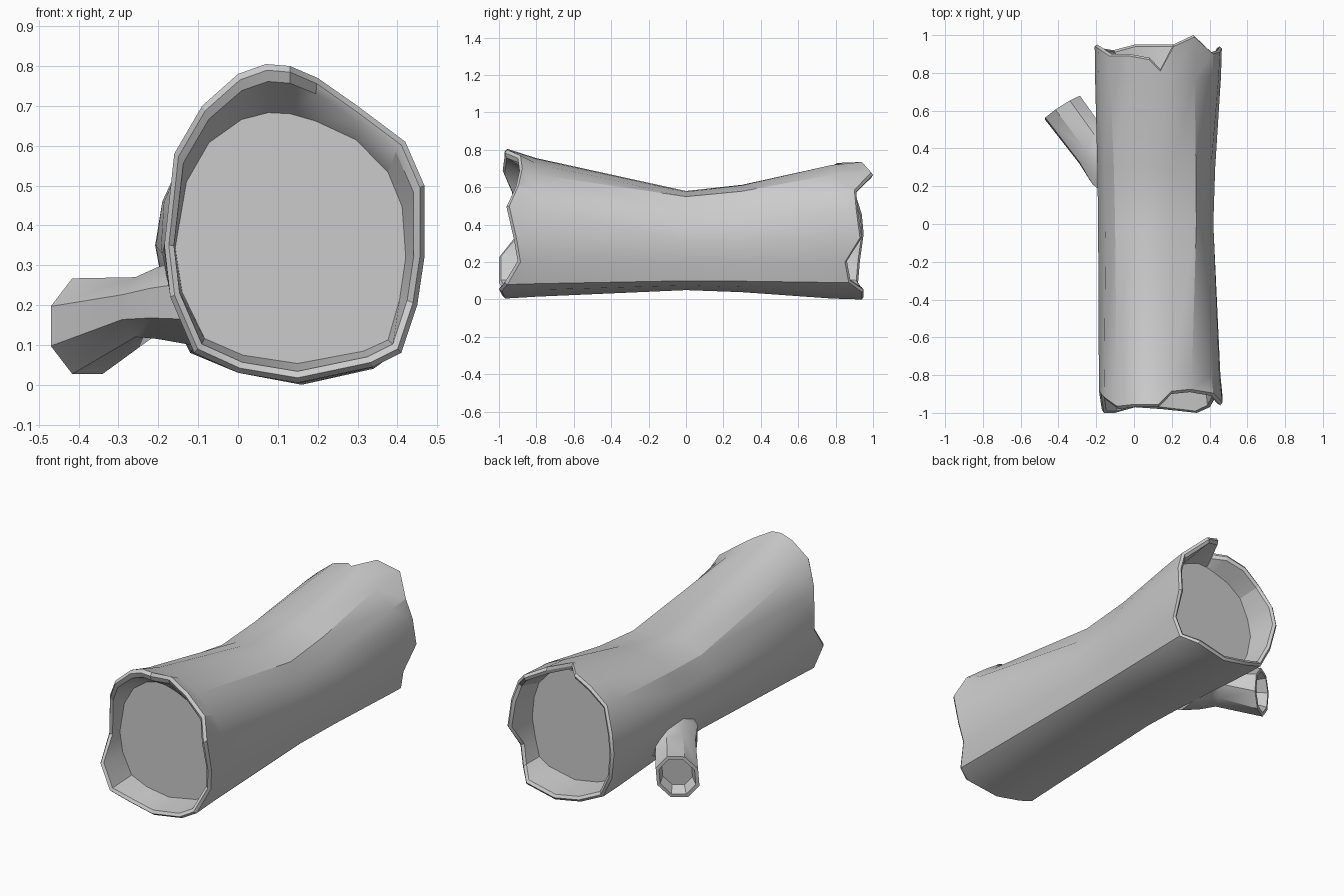
import bpy, bmesh, math
from mathutils import Vector

if "Cube" in bpy.data.objects:
    bpy.data.objects.remove(bpy.data.objects["Cube"])

# Cross-sections (x, z), clockwise from the top, seen from the front
FRONT = [(.07, .805), (.13, .80), (.20, .77), (.30, .70), (.42, .61), (.468, .50),
         (.468, .32), (.45, .20), (.41, .08), (.34, .045), (.15, .005), (0, .03),
         (-.11, .08), (-.17, .22), (-.185, .35), (-.16, .58), (-.09, .70), (0, .78)]
MID = [(.07, .58), (.13, .58), (.20, .575), (.33, .55), (.37, .46), (.395, .39),
       (.42, .31), (.405, .20), (.385, .10), (.32, .075), (.15, .05), (0, .07),
       (-.10, .11), (-.165, .22), (-.19, .33), (-.15, .44), (-.10, .53), (-.01, .57)]
BACK = [(.08, .71), (.14, .73), (.21, .735), (.32, .68), (.42, .585), (.455, .48),
        (.465, .33), (.44, .20), (.41, .09), (.34, .04), (.16, 0), (0, .03),
        (-.12, .08), (-.18, .20), (-.208, .35), (-.19, .46), (-.13, .59), (-.03, .67)]
# Ragged y positions of the broken ends
FRONT_Y = [-.97, -.97, -.90, -.89, -.91, -.96, -.92, -.90, -.97, -1, -.98, -.97,
           -1, -1, -.90, -.93, -.98, -.97]
BACK_Y = [.88, .82, .95, 1, .91, .92, .94, .86, .88, .95, .95, .95,
          .92, .93, .95, .94, .90, .90]


def section(a, b, t, ys, inset=1.0):
    """Blend two sections, shrink about the centre, place at ys."""
    c = Vector((.14, .36))
    pts = []
    for i, (p, q) in enumerate(zip(a, b)):
        v = c + (Vector(p).lerp(Vector(q), t) - c) * inset
        pts.append((v.x, ys[i] if isinstance(ys, list) else ys, v.y))
    return pts


def loft(name, rings, angle):
    """Skin a list of rings and cap both ends."""
    bm = bmesh.new()
    vs = [[bm.verts.new(p) for p in r] for r in rings]
    n = len(vs[0])
    for a, b in zip(vs, vs[1:]):
        for i in range(n):
            j = (i + 1) % n
            bm.faces.new((a[i], a[j], b[j], b[i]))
    bm.faces.new(vs[0][::-1])
    bm.faces.new(vs[-1])
    bmesh.ops.recalc_face_normals(bm, faces=bm.faces)
    me = bpy.data.meshes.new(name)
    bm.to_mesh(me)
    bm.free()
    ob = bpy.data.objects.new(name, me)
    bpy.context.collection.objects.link(ob)
    bpy.ops.object.select_all(action='DESELECT')
    ob.select_set(True)
    bpy.context.view_layer.objects.active = ob
    bpy.ops.object.shade_smooth_by_angle(angle=math.radians(angle))
    return ob


# Trunk: recessed front cap, rim, outer bark, rim, recessed back cap
loft("log_trunk", [
    section(FRONT, MID, .40, -.83, .91),
    section(FRONT, MID, .05, [y + .01 for y in FRONT_Y], .925),
    section(FRONT, MID, 0, FRONT_Y, .965),
    section(FRONT, MID, 0, [y + .015 for y in FRONT_Y]),
    section(FRONT, MID, .22, -.80),
    section(MID, BACK, 0, 0),
    section(MID, BACK, .22, .30),
    section(MID, BACK, .90, .78),
    section(MID, BACK, 1, [y - .01 for y in BACK_Y]),
    section(MID, BACK, .98, BACK_Y, .965),
    section(MID, BACK, .95, [y - .01 for y in BACK_Y], .925),
    section(MID, BACK, .75, .77, .90),
], 28)


def oval(center, u, v, s=1.0, sides=8):
    c, u, v = Vector(center), Vector(u), Vector(v)
    k = s / math.cos(math.pi / sides)
    return [c + k * (u * math.cos(a) + v * math.sin(a))
            for a in [(i + .5) * math.tau / sides for i in range(sides)]]


# Branch stub: flared root, narrow neck, open broken tip with recessed cap
tip_u, tip_v = (.092, .058, 0), (.0, .015, .12)
loft("branch_stub", [
    oval((-.11, .33, .21), (.02, .19, 0), (0, 0, .11)),
    oval((-.19, .36, .205), (.03, .15, 0), (0, 0, .09)),
    oval((-.235, .425, .195), (.055, .10, 0), (0, .01, .075)),
    oval((-.378, .615, .147), tip_u, tip_v),
    oval((-.378, .617, .147), tip_u, tip_v, .84),
    oval((-.345, .572, .158), tip_u, tip_v, .70),
], 35)
